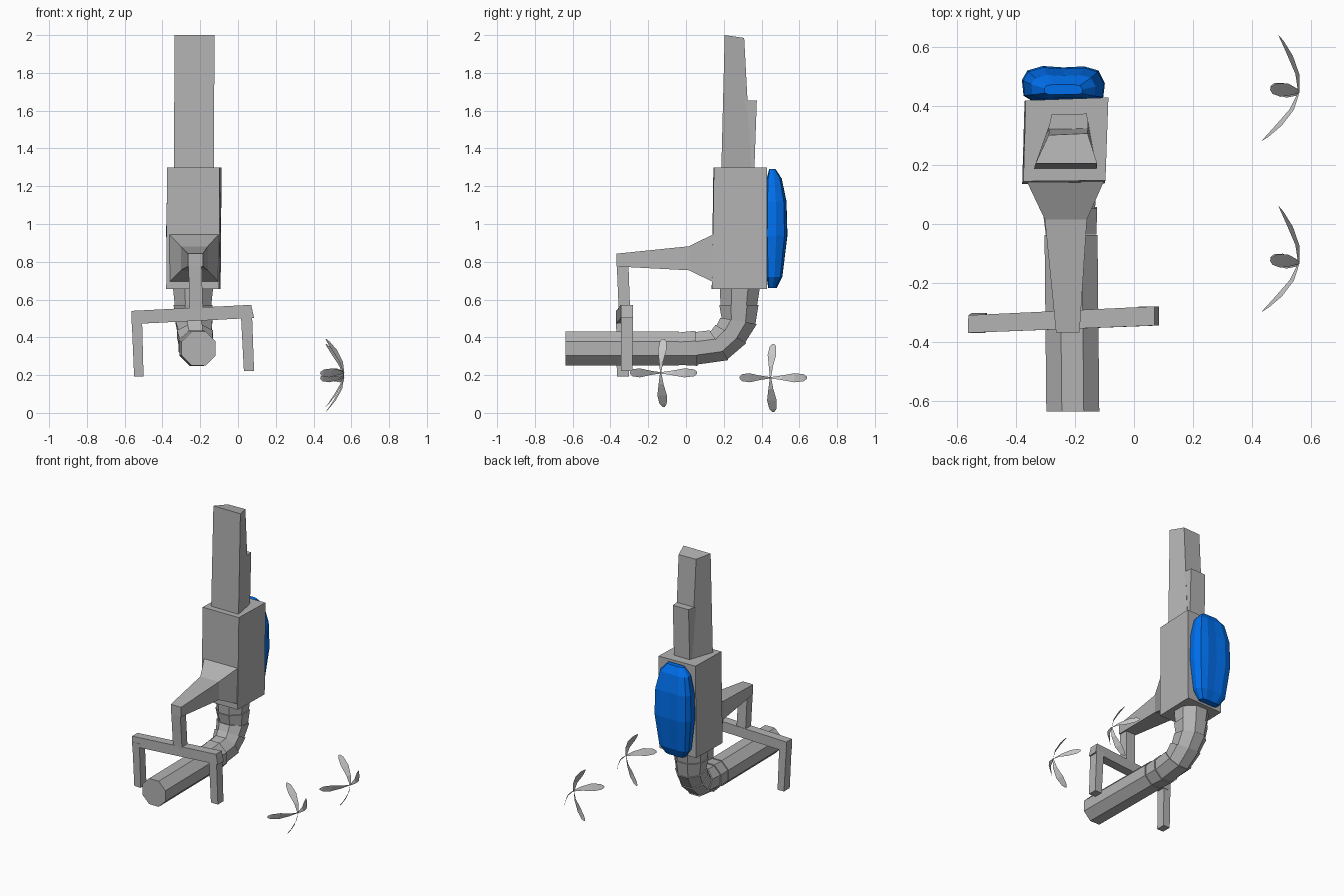
import bpy, bmesh
from math import sin, cos, pi, radians
from mathutils import Vector, Matrix


def material(name, colour):
    mat = bpy.data.materials.new(name)
    mat.diffuse_color = (*colour, 1)
    return mat


grey = material("mid_grey", (0.45, 0.45, 0.45))
blue = material("blue", (0.0, 0.16, 0.85))


def make_object(name, bm, mat=None):
    mesh = bpy.data.meshes.new(name)
    bm.to_mesh(mesh)
    bm.free()
    ob = bpy.data.objects.new(name, mesh)
    bpy.context.collection.objects.link(ob)
    if mat:
        mesh.materials.append(mat)
    return ob


def loft(name, rings, mat=grey):
    """Skin closed rings of equal point count and cap both ends."""
    bm = bmesh.new()
    loops = [[bm.verts.new(p) for p in ring] for ring in rings]
    n = len(loops[0])
    for a, b in zip(loops, loops[1:]):
        for i in range(n):
            j = (i + 1) % n
            bm.faces.new((a[i], a[j], b[j], b[i]))
    bm.faces.new(loops[0])
    bm.faces.new(loops[-1])
    bmesh.ops.recalc_face_normals(bm, faces=bm.faces)
    return make_object(name, bm, mat)


def flat(z, pts):
    return [(x, y, z) for x, y in pts]


def rect_y(y, x0, x1, z0, z1):
    return [(x0, y, z0), (x1, y, z0), (x1, y, z1), (x0, y, z1)]


def rect_z(z, x0, x1, y0, y1):
    return [(x0, y0, z), (x1, y0, z), (x1, y1, z), (x0, y1, z)]


# Main body box, slightly skewed
loft("body_box", [
    flat(0.655, [(-0.38, 0.136), (-0.10, 0.138), (-0.092, 0.428), (-0.372, 0.418)]),
    flat(1.30, [(-0.376, 0.145), (-0.097, 0.148), (-0.087, 0.43), (-0.368, 0.42)])])

# Tapered column on top and its shorter rear step
loft("upper_column", [
    flat(1.29, [(-0.34, 0.187), (-0.127, 0.187), (-0.155, 0.345), (-0.285, 0.345)]),
    [(-0.335, 0.205, 2.0), (-0.125, 0.205, 2.0), (-0.158, 0.308, 1.985), (-0.29, 0.302, 1.985)]])
loft("column_rear_step", [
    flat(1.29, [(-0.305, 0.24), (-0.15, 0.24), (-0.16, 0.362), (-0.282, 0.362)]),
    flat(1.655, [(-0.31, 0.24), (-0.147, 0.24), (-0.16, 0.375), (-0.28, 0.372)])])

# Forward arm flaring into the body
loft("front_arm", [
    rect_y(0.15, -0.367, -0.10, 0.69, 0.948),
    rect_y(0.015, -0.303, -0.16, 0.755, 0.882),
    rect_y(-0.368, -0.265, -0.185, 0.775, 0.843)])

# Hanging post and fork
loft("fork_post", [
    rect_z(0.52, -0.255, -0.185, -0.355, -0.295),
    rect_z(0.80, -0.263, -0.193, -0.367, -0.305)])
loft("fork_crossbar", [
    [(-0.565, -0.37, 0.47), (-0.563, -0.31, 0.47), (-0.563, -0.31, 0.54), (-0.565, -0.37, 0.54)],
    [(0.085, -0.345, 0.503), (0.085, -0.28, 0.503), (0.07, -0.28, 0.572), (0.07, -0.345, 0.572)]])
loft("fork_left_leg", [
    rect_z(0.192, -0.55, -0.50, -0.366, -0.302),
    rect_z(0.50, -0.563, -0.508, -0.37, -0.31)])
loft("fork_right_leg", [
    rect_z(0.223, 0.031, 0.085, -0.345, -0.283),
    rect_z(0.53, 0.015, 0.074, -0.345, -0.28)])


# Octagonal barrel tube with a segmented elbow
def tube_ring(x, y, z, angle, r):
    """Octagon facing along y, tipped up by angle about x."""
    tilt = Matrix.Rotation(radians(angle), 3, 'X')
    k = 1 / cos(pi / 8)
    return [Vector((x, y, z)) + tilt @ Vector((r * k * cos((i + 0.5) * pi / 4), 0,
                                              r * k * sin((i + 0.5) * pi / 4)))
            for i in range(8)]


loft("barrel_tube", [tube_ring(-0.208, -0.637, 0.340, 0, 0.090),
                     tube_ring(-0.214, -0.038, 0.340, 0, 0.090)])
stations = [(-0.214, -0.036, 0.340, 0, 0.086), (-0.218, 0.055, 0.342, 3, 0.086),
            (-0.222, 0.175, 0.358, 32, 0.086), (-0.228, 0.238, 0.418, 60, 0.088),
            (-0.234, 0.278, 0.487, 80, 0.091), (-0.238, 0.280, 0.572, 90, 0.097),
            (-0.238, 0.285, 0.67, 90, 0.100)]
for n, (a, b) in enumerate(zip(stations, stations[1:])):
    end = (*b[:4], b[4] + 0.007)
    loft(f"elbow_segment_{n + 1}", [tube_ring(*a), tube_ring(*end)])

# Faceted pack on the back: z, half width, front y, rear y
side = [(-0.75, 0), (-0.96, 0.15), (-1, 0.6), (-0.87, 0.87), (-0.5, 1), (0, 0.96),
        (0.5, 0.99), (0.85, 0.87), (1, 0.5), (0.96, 0.1), (0.8, 0.03)]
rings = []
for z, w, yf, yb in [(0.66, 0.075, 0.435, 0.480), (0.72, 0.115, 0.427, 0.510),
                     (0.94, 0.141, 0.418, 0.537), (1.12, 0.137, 0.420, 0.532),
                     (1.24, 0.110, 0.427, 0.507), (1.29, 0.065, 0.440, 0.475)]:
    rings.append([(-0.24 + w * u, yf + (yb - yf) * v, z) for u, v in side])
loft("back_pack", rings, blue)


# Four-bladed propellers: thin swept, twisted blades
def propeller(name, x, y, z):
    bm = bmesh.new()
    turn = Matrix.Rotation(radians(-9), 3, 'Z')
    for q in range(4):
        spin = Matrix.Rotation(q * pi / 2, 3, 'X')
        prev = None
        for r, w, sweep, twist in [(0.0, 0.004, 0, 35), (0.06, 0.014, -0.014, 30),
                                   (0.12, 0.026, -0.049, 22), (0.165, 0.019, -0.083, 15),
                                   (0.18, 0.006, -0.097, 12)]:
            t = radians(twist)
            row = [bm.verts.new(Vector((x, y, z)) + turn @ (spin @ Vector(
                (sweep + s * w * sin(t), s * w * cos(t), r)))) for s in (-1, 1)]
            if prev:
                bm.faces.new((prev[0], prev[1], row[1], row[0]))
            prev = row
    return make_object(name, bm)


propeller("front_propeller", 0.56, -0.134, 0.212)
propeller("rear_propeller", 0.56, 0.447, 0.186)
